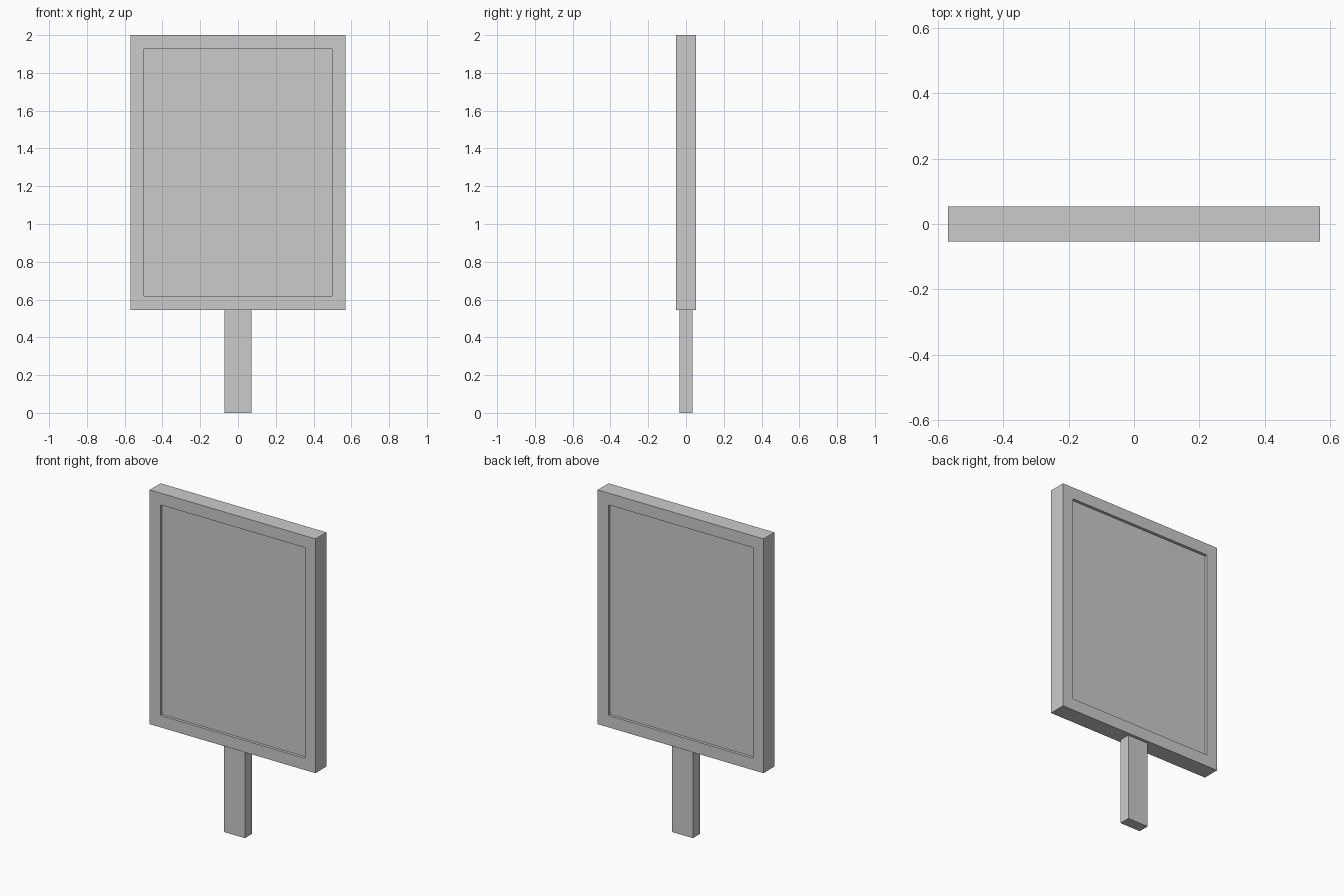
import bpy, bmesh
from mathutils import Matrix

if "Cube" in bpy.data.objects:
    bpy.data.objects.remove(bpy.data.objects["Cube"])


def box(name, sx, sy, z0, z1, border=0, depth=0):
    """Box centred on x and y; optional recessed panel on front and back."""
    bm = bmesh.new()
    size = Matrix.Diagonal((sx, sy, z1 - z0, 1))
    bmesh.ops.create_cube(bm, size=1, matrix=Matrix.Translation((0, 0, (z0 + z1) / 2)) @ size)
    if border:
        bm.normal_update()
        for face in [f for f in bm.faces if abs(f.normal.y) > 0.9]:
            # border ring, then a straight step inwards
            bmesh.ops.inset_region(bm, faces=[face], thickness=border)
            inward = -face.normal * depth
            step = bmesh.ops.extrude_discrete_faces(bm, faces=[face])["faces"][0]
            bmesh.ops.translate(bm, verts=step.verts, vec=inward)
    bmesh.ops.recalc_face_normals(bm, faces=bm.faces)
    mesh = bpy.data.meshes.new(name)
    bm.to_mesh(mesh)
    bm.free()
    obj = bpy.data.objects.new(name, mesh)
    bpy.context.collection.objects.link(obj)
    return obj


# Framed board, recessed on both sides
box("sign_board", 1.14, 0.107, 0.544, 2.0, border=0.104, depth=0.018)
# Post under the board
box("post", 0.143, 0.07, 0.0, 0.544)
